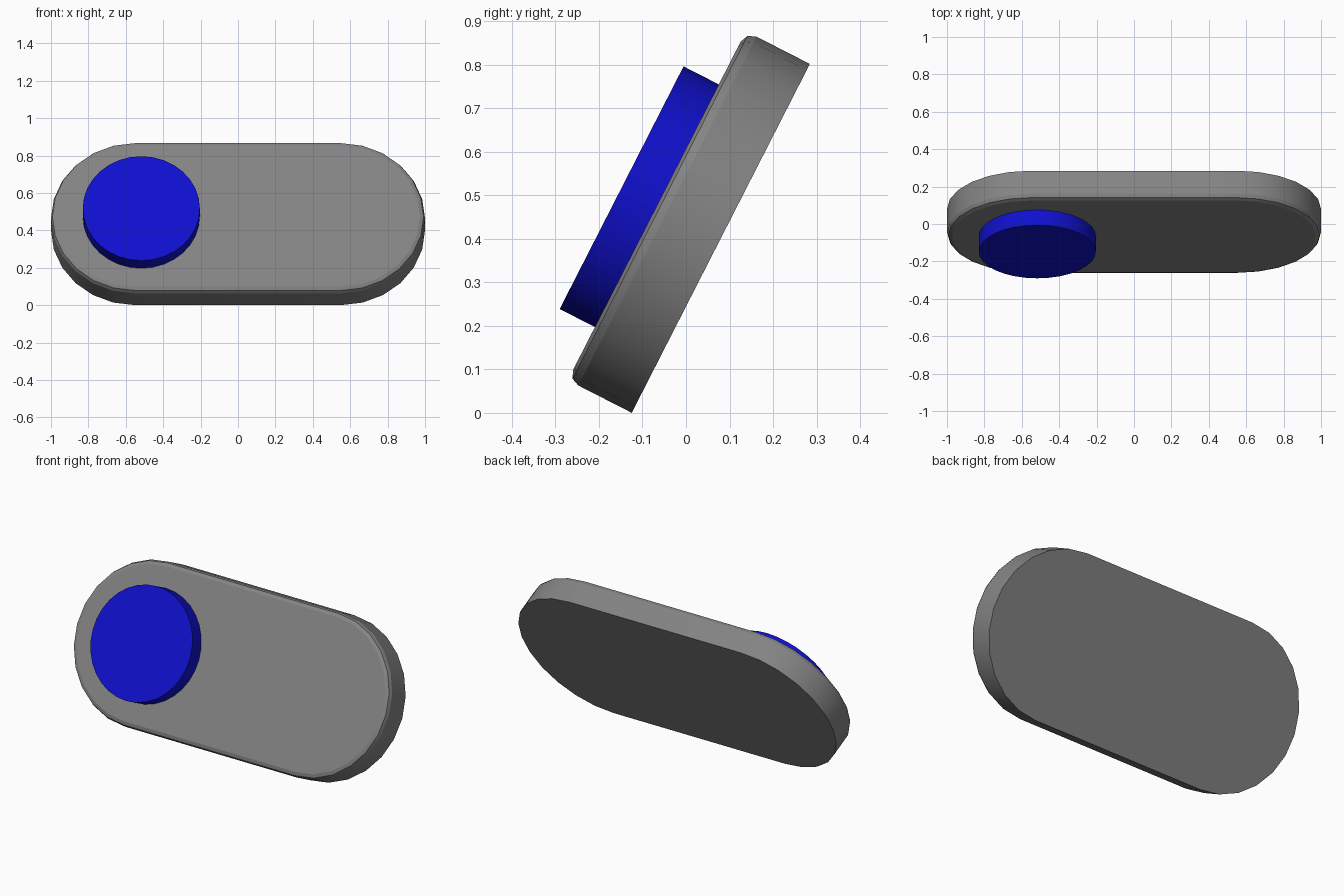
import bpy, bmesh
from math import sin, cos, pi, radians
from mathutils import Matrix

cube = bpy.data.objects.get("Cube")
if cube:
    bpy.data.objects.remove(cube, do_unlink=True)

# Local frame: x across, y up the slab, z out of its front face
TILT = Matrix.Translation((0, 0.08, 0.401)) @ Matrix.Rotation(radians(62.95), 4, 'X')
RADIUS, HALF_STRAIGHT, THICKNESS = 0.45, 0.55, 0.165


def material(name, rgb):
    mat = bpy.data.materials.new(name)
    mat.use_nodes = True
    colour = (*rgb, 1)
    mat.diffuse_color = colour
    mat.node_tree.nodes["Principled BSDF"].inputs["Base Color"].default_value = colour
    return mat


def finish(bm, name, mat):
    bmesh.ops.recalc_face_normals(bm, faces=bm.faces)
    bm.transform(TILT)
    mesh = bpy.data.meshes.new(name)
    bm.to_mesh(mesh)
    bm.free()
    mesh.materials.append(mat)
    obj = bpy.data.objects.new(name, mesh)
    bpy.context.collection.objects.link(obj)
    bpy.ops.object.select_all(action='DESELECT')
    obj.select_set(True)
    bpy.context.view_layer.objects.active = obj
    bpy.ops.object.shade_smooth_by_angle(angle=radians(20))


def stadium_ring(bm, radius, z, steps=12):
    ring = []
    for side, start in ((1, -pi / 2), (-1, pi / 2)):
        for i in range(steps + 1):
            a = start + pi * i / steps
            ring.append(bm.verts.new((side * HALF_STRAIGHT + radius * cos(a), radius * sin(a), z)))
    return ring


# Rounded slab with a softened front rim
bm = bmesh.new()
bevel = 0.027
levels = [(0, 0)] + [(bevel * (1 - cos(a)), THICKNESS - bevel * (1 - sin(a)))
                     for a in (0, pi / 4, pi / 2)]
rings = [stadium_ring(bm, RADIUS - inset, z) for inset, z in levels]
for low, high in zip(rings, rings[1:]):
    for i in range(len(low)):
        j = (i + 1) % len(low)
        bm.faces.new((low[i], low[j], high[j], high[i]))
bm.faces.new(rings[0][::-1])
bm.faces.new(rings[-1])
finish(bm, "slab", material("grey", (0.23, 0.23, 0.23)))

# Round button standing on the slab's front face
bm = bmesh.new()
height = 0.092
bmesh.ops.create_cone(bm, cap_ends=True, segments=32, radius1=0.313, radius2=0.313, depth=height,
                      matrix=Matrix.Translation((-0.517, 0, THICKNESS + height / 2 - 0.001)))
finish(bm, "round_button", material("blue", (0.005, 0.005, 0.62)))
